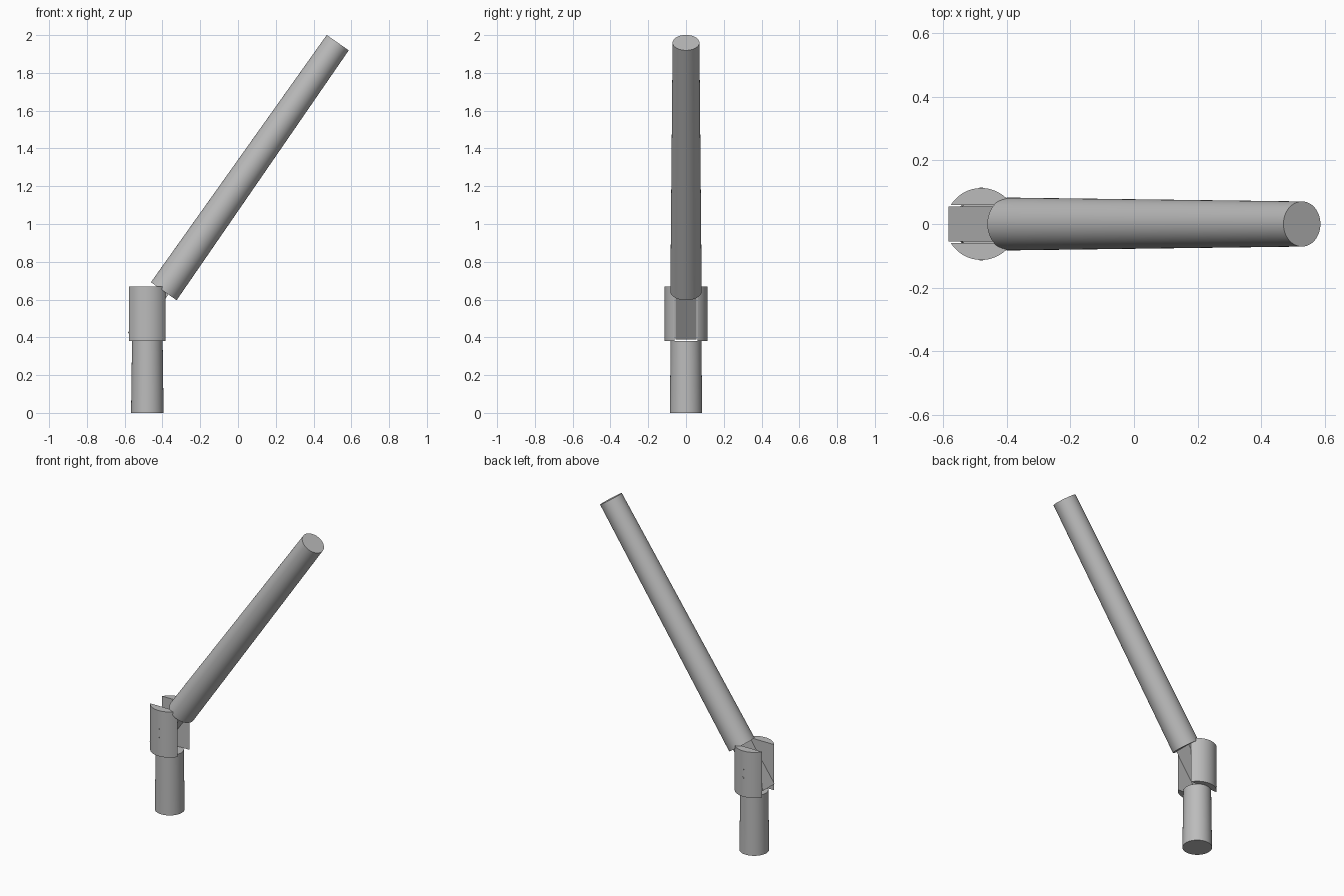
import bpy, bmesh, math
from mathutils import Vector

cube = bpy.data.objects.get("Cube")
if cube:
    bpy.data.objects.remove(cube, do_unlink=True)

grey = bpy.data.materials.new("plain grey")
grey.use_nodes = True
grey.diffuse_color = (0.5, 0.5, 0.5, 1)
grey.node_tree.nodes["Principled BSDF"].inputs["Base Color"].default_value = (0.5, 0.5, 0.5, 1)


def finish(name, bm):
    """Turn a bmesh into a smooth-shaded object with sharp edges kept."""
    bmesh.ops.recalc_face_normals(bm, faces=bm.faces)
    mesh = bpy.data.meshes.new(name)
    bm.to_mesh(mesh)
    bm.free()
    mesh.materials.append(grey)
    obj = bpy.data.objects.new(name, mesh)
    bpy.context.collection.objects.link(obj)
    bpy.ops.object.select_all(action='DESELECT')
    bpy.context.view_layer.objects.active = obj
    obj.select_set(True)
    bpy.ops.object.shade_smooth_by_angle(angle=math.radians(30))
    return obj


def rod(name, start, end, r1, r2, sides=64):
    """Tapered round rod between two points."""
    start, end = Vector(start), Vector(end)
    bm = bmesh.new()
    bmesh.ops.create_cone(bm, cap_ends=True, segments=sides, radius1=r1,
                          radius2=r2, depth=(end - start).length)
    obj = finish(name, bm)
    obj.location = (start + end) / 2
    obj.rotation_euler = (end - start).to_track_quat('Z', 'Y').to_euler()
    return obj


hinge_x = -0.48
fork_low, fork_high = 0.38, 0.67
fork_radius, slot = 0.113, 0.06

# Lower handle
rod("handle", (hinge_x, 0, 0), (hinge_x, 0, fork_low), 0.086, 0.081)

# Long upper arm, leaning away from the hinge
arm_base, arm_tip = Vector((-0.393, 0, 0.644)), Vector((0.528, 0, 1.96))
rod("arm", arm_base, arm_tip, 0.083, 0.071)

# Tongue below the arm, on the same axis
axis = (arm_tip - arm_base).normalized()
reach, inside = 0.29, 0.02
bm = bmesh.new()
bmesh.ops.create_cube(bm, size=1)
bmesh.ops.scale(bm, vec=(0.06, 0.11, reach + inside), verts=bm.verts)
tongue = finish("tongue", bm)
tongue.location = arm_base - axis * (reach - inside) / 2
tongue.rotation_euler = (0, math.atan2(axis.x, axis.z), 0)

# Fork cheeks with a pair of small pins on each outer face
half = math.acos(slot / fork_radius)
steps = 32
for side, label in ((-1, "front"), (1, "back")):
    bm = bmesh.new()
    arc = []
    for i in range(steps + 1):
        a = -half + 2 * half * i / steps
        arc.append(bm.verts.new((hinge_x + fork_radius * math.sin(a),
                                 side * fork_radius * math.cos(a), fork_low)))
    face = bm.faces.new(arc)
    top = bmesh.ops.extrude_face_region(bm, geom=[face])["geom"]
    bmesh.ops.translate(bm, vec=(0, 0, fork_high - fork_low),
                        verts=[v for v in top if isinstance(v, bmesh.types.BMVert)])
    finish(label + "_cheek", bm)
    for z, level in ((0.5, "lower"), (0.553, "upper")):
        rod(f"{label}_{level}_pin", (hinge_x, side * 0.1, z),
            (hinge_x, side * 0.114, z), 0.006, 0.006, 12)
